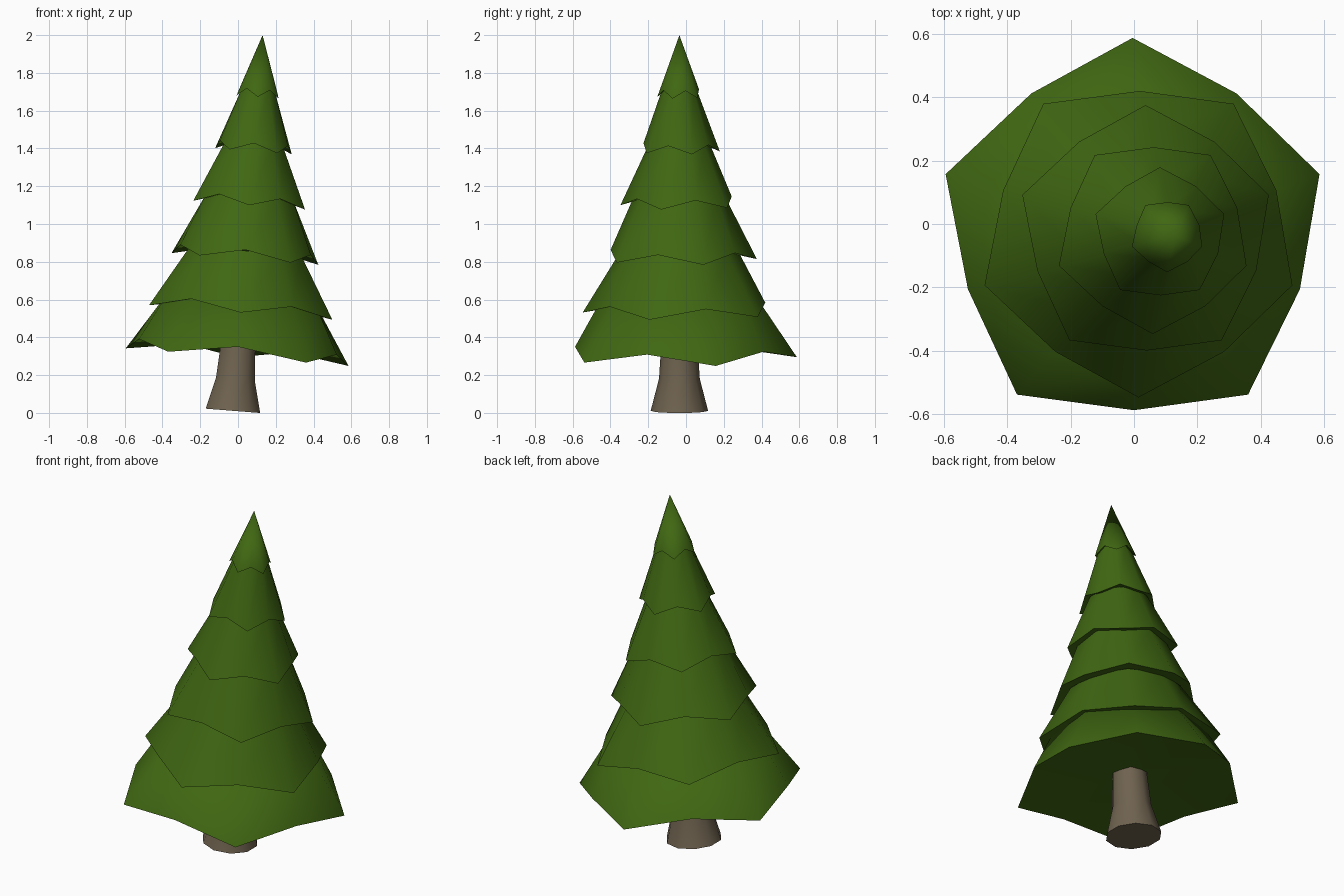
import bpy, bmesh, math
from mathutils import Matrix

if "Cube" in bpy.data.objects:
    bpy.data.objects.remove(bpy.data.objects["Cube"])

# whole tree leans slightly towards +x
LEAN = Matrix.Translation((-0.027, -0.035, 0.011)) @ Matrix.Rotation(math.atan(0.079), 4, 'Y')


def material(name, rgb):
    m = bpy.data.materials.new(name)
    m.diffuse_color = (*rgb, 1)
    m.use_nodes = True
    m.node_tree.nodes["Principled BSDF"].inputs["Base Color"].default_value = m.diffuse_color
    return m


GREEN = material("pine green", (0.05, 0.135, 0.006))
BROWN = material("bark brown", (0.16, 0.125, 0.08))
N = 10


def ring(bm, radius, z, phase, r_in=None, lift=0):
    """Ten-point ring; every second point may be pulled in and lifted."""
    out = []
    for i in range(N):
        a = math.radians(phase + 360 * i / N)
        odd = i % 2 and r_in is not None
        r = r_in if odd else radius
        out.append(bm.verts.new((r * math.cos(a), r * math.sin(a), z + (lift if odd else 0))))
    return out


def bridge(bm, a, b):
    for i in range(N):
        j = (i + 1) % N
        bm.faces.new((a[i], a[j], b[j], b[i]))


def fan(bm, rim, z):
    c = bm.verts.new((0, 0, z))
    for i in range(N):
        bm.faces.new((rim[i], rim[(i + 1) % N], c))


def finish(bm, name, mat, angle):
    bmesh.ops.recalc_face_normals(bm, faces=bm.faces)
    bm.transform(LEAN)
    me = bpy.data.meshes.new(name)
    bm.to_mesh(me)
    bm.free()
    me.materials.append(mat)
    ob = bpy.data.objects.new(name, me)
    bpy.context.collection.objects.link(ob)
    bpy.ops.object.select_all(action='DESELECT')
    ob.select_set(True)
    bpy.context.view_layer.objects.active = ob
    bpy.ops.object.shade_smooth_by_angle(angle=math.radians(angle))


# trunk with a flared foot
bm = bmesh.new()
rings = [ring(bm, r, z, 90) for r, z in ((0.152, 0), (0.108, 0.17), (0.097, 0.34), (0.09, 0.45))]
for a, b in zip(rings, rings[1:]):
    bridge(bm, a, b)
bm.faces.new(rings[0])
bm.faces.new(rings[-1])
finish(bm, "trunk", BROWN, 50)

# branch tiers: rim radius, rim height, top radius, top height
TIERS = [(0.622, 0.285, 0.40, 0.615), (0.512, 0.522, 0.31, 0.85), (0.41, 0.806, 0.24, 1.14),
         (0.312, 1.092, 0.16, 1.42), (0.214, 1.378, 0.09, 1.71), (0.117, 1.667, 0, 1.995)]
for k, (r, z, rt, zt) in enumerate(TIERS):
    bm = bmesh.new()
    rim = ring(bm, r, z, 90 if k % 2 == 0 else 54, r * 0.888, 0.055 - 0.003 * k)
    fan(bm, rim, z + 0.09)  # hollow underside
    if rt:
        top = ring(bm, rt, zt, 90 if k % 2 == 0 else 54)
        bridge(bm, rim, top)
        bm.faces.new(top)
    else:
        fan(bm, rim, zt)
    finish(bm, f"branch_tier_{k + 1}", GREEN, 60)
